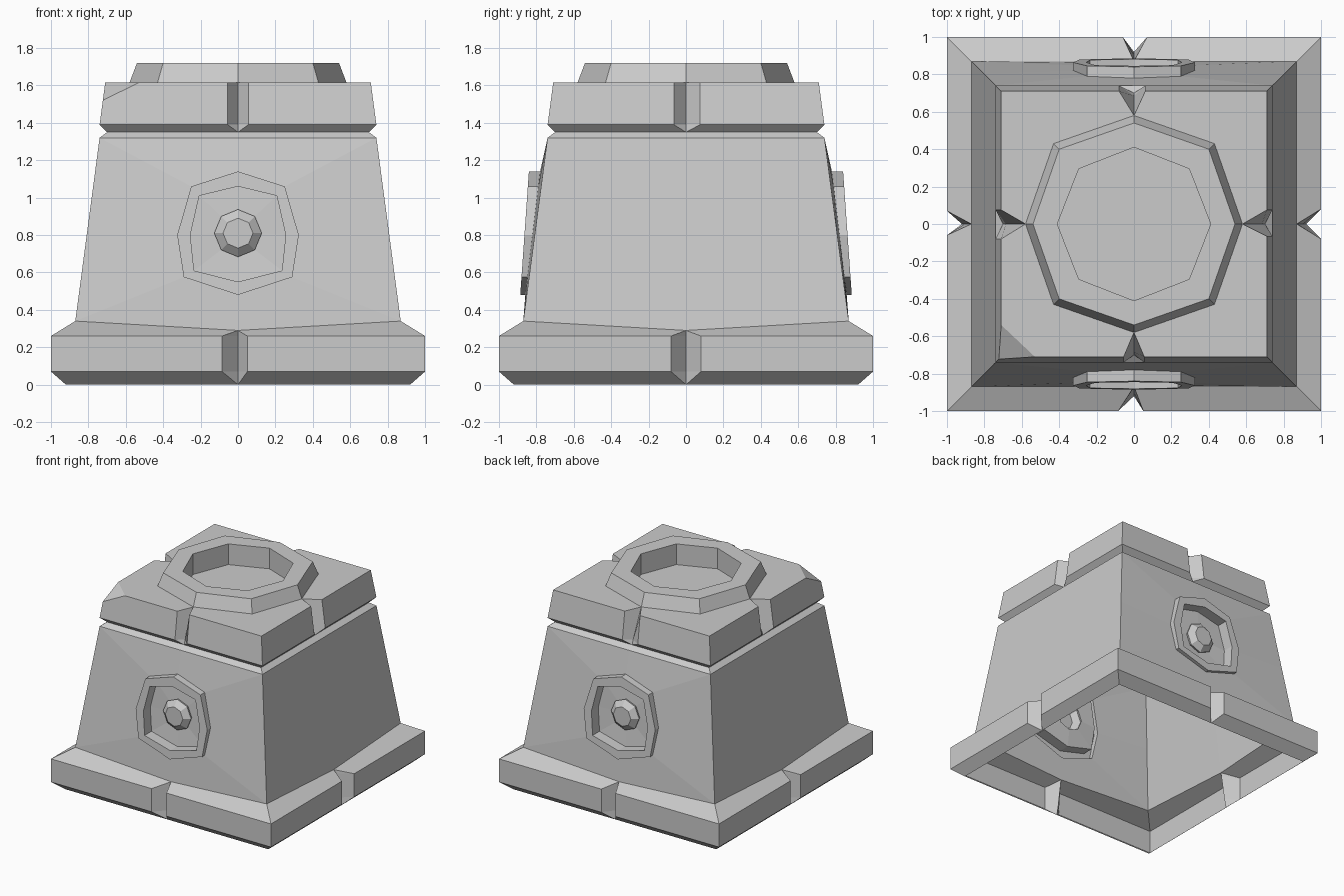
import bpy, bmesh, math
from mathutils import Vector

if "Cube" in bpy.data.objects:
    bpy.data.objects.remove(bpy.data.objects["Cube"])

bm = bmesh.new()

def turn(p, k):
    """Rotate a front-side point onto side k (front, right, back, left)."""
    x, y, z = p
    for _ in range(k):
        x, y = -y, x
    return Vector((x, y, z))

def face(pts):
    out = []
    for p in pts:
        if all((p - q).length > 1e-4 for q in out):
            out.append(p)
    if len(out) > 2:
        bm.faces.new([bm.verts.new(p) for p in out])

# Notch half-widths (left, right) on each side
BASE = [(.085, .05), (.08, .08), (.07, .06), (.07, .06)]
CAP = [(.055, .055), (.065, .075), (.06, .08), (.075, .08)]
NONE = [(0, 0)] * 4

def level(corner, z, side, mid, mz, widths=NONE):
    """One square/octagonal loop: corner, notch edge, notch valley, notch edge per side."""
    rows = []
    for k in range(4):
        a, b = widths[k]
        s = side if a else mid
        pts = [(-corner, -corner, z), (-a, -s, z if a else mz), (0, -mid, mz),
               (b, -s, z if a else mz), (corner, -corner, z)]
        rows.append([turn(p, k) for p in pts])
    return rows

levels = [
    # plinth
    level(.92, 0, .92, .92, 0),
    level(1, .07, 1, .905, .07, BASE),
    level(1, .26, 1, .875, .26, BASE),
    level(.87, .34, .87, .87, .29),
    # body top and groove
    level(.74, 1.32, .74, .74, 1.32),
    level(.70, 1.35, .70, .70, 1.35),
    # cap
    level(.74, 1.39, .74, .685, 1.39, CAP),
    level(.71, 1.615, .71, .58, 1.615, CAP),
    # octagonal rim and well
    level(.43, 1.615, .58, .58, 1.615),
    level(.40, 1.72, .54, .54, 1.72),
    level(.295, 1.72, .41, .41, 1.72),
    level(.295, 1.55, .41, .41, 1.55),
]
for i, (lo, hi) in enumerate(zip(levels, levels[1:])):
    for k in range(4):
        if i == 3 and k in (0, 2):
            continue          # front and back walls carry the medallions
        for j in range(4):
            face([lo[k][j], lo[k][j + 1], hi[k][j + 1], hi[k][j]])
face([p for row in levels[-1] for p in (row[0], row[2])])

# Medallion walls: loops of eight points stepping inward from the wall outline
def mirror8(half):
    return half + [(-x, z) for x, z in half[-2:0:-1]]

OUT = mirror8([(0, 1.14), (.25, 1.06), (.325, .80), (.29, .575), (0, .48)])
INN = mirror8([(0, 1.06), (.207, 1.01), (.255, .80), (.235, .61), (0, .55)])

def boss(r, y):
    return [(r * math.sin(i * math.pi / 4), -y, .81 + r * math.cos(i * math.pi / 4)) for i in range(8)]

def sheet(poly, y_top, slope):
    return [(x, -(y_top + (1.14 - z) * slope), z) for x, z in poly]

wall = [(0, -.74, 1.32), (.74, -.74, 1.32), (.805, -.805, .83), (.87, -.87, .34),
        (0, -.87, .29), (-.87, -.87, .34), (-.805, -.805, .83), (-.74, -.74, 1.32)]
loops = [wall, sheet(OUT, .78, .12), sheet(OUT, .84, .07), sheet(INN, .84, .07),
         sheet(INN, .75, .07), boss(.12, .77), boss(.127, .79), boss(.08, .83)]
for k in (0, 2):
    rings = [[turn(p, k) for p in lp] for lp in loops]
    for a, b in zip(rings, rings[1:]):
        for j in range(8):
            n = (j + 1) % 8
            face([a[j], a[n], b[n], b[j]])
    face(rings[-1])

bmesh.ops.remove_doubles(bm, verts=bm.verts, dist=1e-4)

# Chipped front left corner of the cap
p = [Vector(c) for c in ((-.71, -.54, 1.615), (-.53, -.71, 1.615), (-.723, -.723, 1.52))]
no = (p[1] - p[0]).cross(p[2] - p[0]).normalized()
if no.z < 0:
    no = -no
cut = bmesh.ops.bisect_plane(bm, geom=bm.verts[:] + bm.edges[:] + bm.faces[:],
                             plane_co=p[0], plane_no=no, clear_outer=True)
edges = [e for e in cut['geom_cut'] if isinstance(e, bmesh.types.BMEdge)]
bmesh.ops.edgenet_fill(bm, edges=edges)

bmesh.ops.recalc_face_normals(bm, faces=bm.faces)
mesh = bpy.data.meshes.new("stone_pedestal")
bm.to_mesh(mesh)
bm.free()
bpy.context.collection.objects.link(bpy.data.objects.new("stone_pedestal", mesh))
